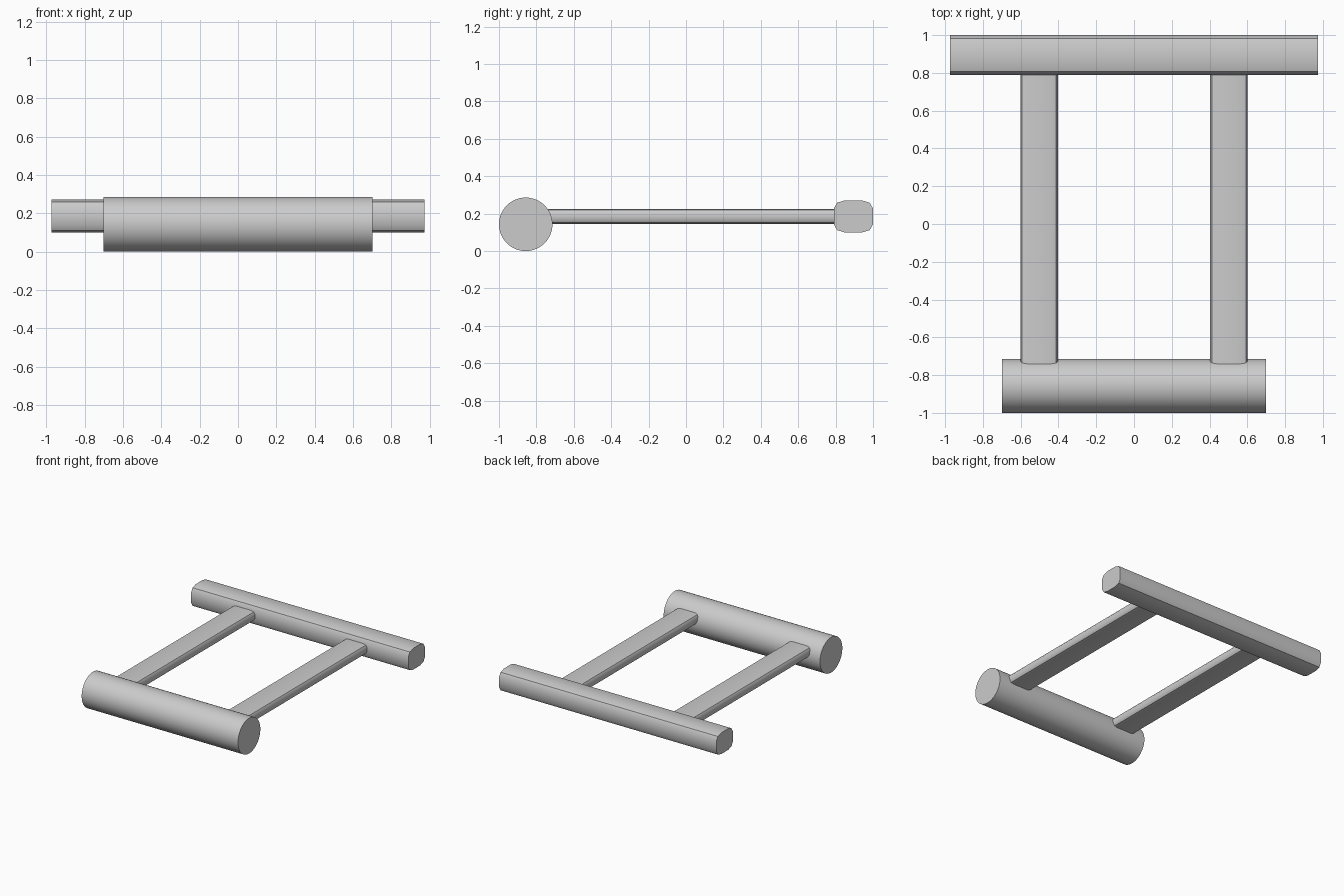
import bpy
import bmesh
from math import pi, sin, cos, radians
from mathutils import Vector

if "Cube" in bpy.data.objects:
    bpy.data.objects.remove(bpy.data.objects["Cube"])


def prism(name, outline, start, length, place):
    """Extrude a 2D outline; place(u, v, t) maps it into the scene."""
    bm = bmesh.new()
    face = bm.faces.new([bm.verts.new(place(u, v, start)) for u, v in outline])
    offset = Vector(place(0, 0, length)) - Vector(place(0, 0, 0))
    new = bmesh.ops.extrude_face_region(bm, geom=[face], use_keep_orig=True)["geom"]
    bmesh.ops.translate(bm, verts=[g for g in new if isinstance(g, bmesh.types.BMVert)], vec=offset)
    bmesh.ops.recalc_face_normals(bm, faces=bm.faces)
    mesh = bpy.data.meshes.new(name)
    bm.to_mesh(mesh)
    bm.free()
    obj = bpy.data.objects.new(name, mesh)
    bpy.context.collection.objects.link(obj)
    bpy.ops.object.select_all(action='DESELECT')
    obj.select_set(True)
    bpy.context.view_layer.objects.active = obj
    bpy.ops.object.shade_smooth_by_angle(angle=radians(40))
    return obj


def rounded_rect(cu, cv, hu, hv, ru, rv, steps=2):
    """Rectangle outline with elliptical corners made of a few facets."""
    pts = []
    for q, (su, sv) in enumerate([(1, 1), (-1, 1), (-1, -1), (1, -1)]):
        for i in range(steps + 1):
            a = (q + i / steps) * pi / 2
            pts.append((cu + su * (hu - ru) + ru * cos(a),
                        cv + sv * (hv - rv) + rv * sin(a)))
    return pts


def along_x(u, v, t):
    return (t, u, v)


def along_y(u, v, t):
    return (u, t, v)


# Round front roller
circle = [(-0.857 + 0.143 * cos(2 * pi * i / 64), 0.143 + 0.143 * sin(2 * pi * i / 64))
          for i in range(64)]
prism("front_roller", circle, -0.70, 1.40, along_x)

# Rounded rear crossbar
prism("rear_crossbar", rounded_rect(0.895, 0.185, 0.105, 0.086, 0.06, 0.044),
      -0.973, 1.946, along_x)

# Two flat connecting arms
for side, x in (("left", -0.502), ("right", 0.502)):
    prism(side + "_arm", rounded_rect(x, 0.185, 0.10, 0.04, 0.035, 0.022),
          -0.80, 1.64, along_y)
